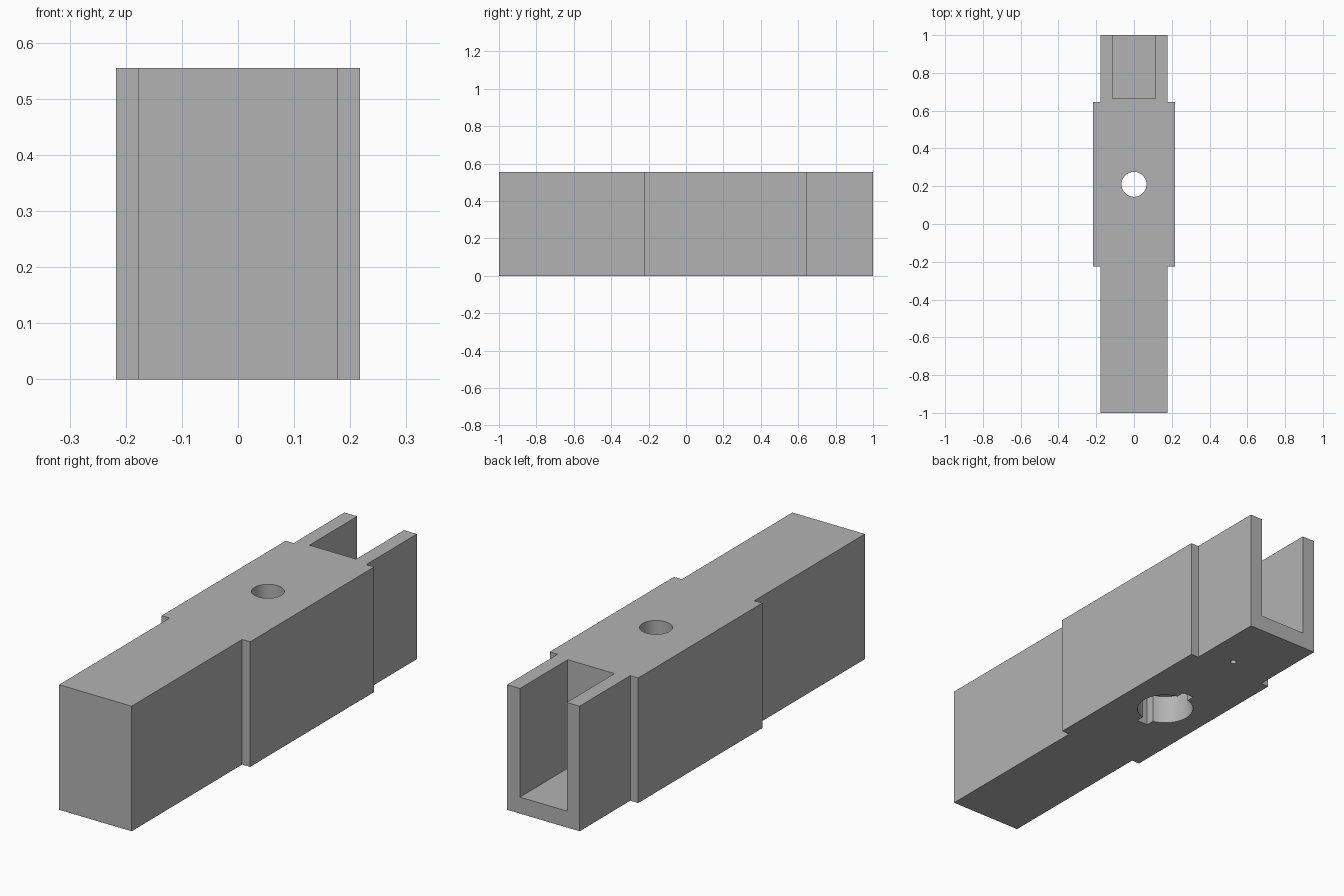
import bpy
import bmesh

cube = bpy.data.objects.get("Cube")
if cube:
    bpy.data.objects.remove(cube, do_unlink=True)

grey = bpy.data.materials.new("plain grey")
grey.use_nodes = True
colour = (0.45, 0.45, 0.45, 1)
grey.diffuse_color = colour
grey.node_tree.nodes["Principled BSDF"].inputs["Base Color"].default_value = colour

HEIGHT = 0.555
NARROW, WIDE = 0.178, 0.217
HOLE_Y = 0.21


def prism(name, outline, z0, z1):
    """Extrude a flat outline from z0 to z1."""
    bm = bmesh.new()
    face = bm.faces.new([bm.verts.new((x, y, z0)) for x, y in outline])
    ext = bmesh.ops.extrude_face_region(bm, geom=[face])
    verts = [v for v in ext["geom"] if isinstance(v, bmesh.types.BMVert)]
    bmesh.ops.translate(bm, verts=verts, vec=(0, 0, z1 - z0))
    bmesh.ops.recalc_face_normals(bm, faces=bm.faces)
    mesh = bpy.data.meshes.new(name)
    bm.to_mesh(mesh)
    bm.free()
    obj = bpy.data.objects.new(name, mesh)
    bpy.context.collection.objects.link(obj)
    mesh.materials.append(grey)
    return obj


def box(name, half_x, y0, y1, z0, z1):
    outline = [(-half_x, y0), (half_x, y0), (half_x, y1), (-half_x, y1)]
    return prism(name, outline, z0, z1)


def cylinder(name, radius, x, y, z0, z1):
    bpy.ops.mesh.primitive_cylinder_add(
        vertices=64, radius=radius, depth=z1 - z0, location=(x, y, (z0 + z1) / 2))
    obj = bpy.context.object
    obj.name = name
    obj.data.materials.append(grey)
    return obj


# Long block with a wider middle section
right_side = [(NARROW, -1), (NARROW, -0.225), (WIDE, -0.225),
              (WIDE, 0.645), (NARROW, 0.645), (NARROW, 1)]
left_side = [(-x, y) for x, y in reversed(right_side)]
body = prism("block_body", right_side + left_side, 0, HEIGHT)

# Open slot at the back, through hole, keyed pocket below and a small blind hole
cutters = [
    box("slot_cutter", 0.115, 0.665, 1.1, 0.073, HEIGHT + 0.1),
    cylinder("pocket_cutter", 0.12, 0, HOLE_Y, -0.1, 0.13),
    box("key_cutter", 0.028, HOLE_Y - 0.155, HOLE_Y + 0.155, -0.1, 0.13),
    cylinder("bolt_hole_cutter", 0.066, 0, HOLE_Y, 0.05, HEIGHT + 0.1),
    cylinder("pin_hole_cutter", 0.013, 0.035, 0.71, -0.1, 0.04),
]

bpy.ops.object.select_all(action="DESELECT")
bpy.context.view_layer.objects.active = body
body.select_set(True)
for cutter in cutters:
    cut = body.modifiers.new(cutter.name, "BOOLEAN")
    cut.operation = "DIFFERENCE"
    cut.solver = "EXACT"
    cut.object = cutter
    bpy.ops.object.modifier_apply(modifier=cut.name)
    bpy.data.objects.remove(cutter, do_unlink=True)

bpy.ops.object.shade_smooth_by_angle(angle=0.5)
